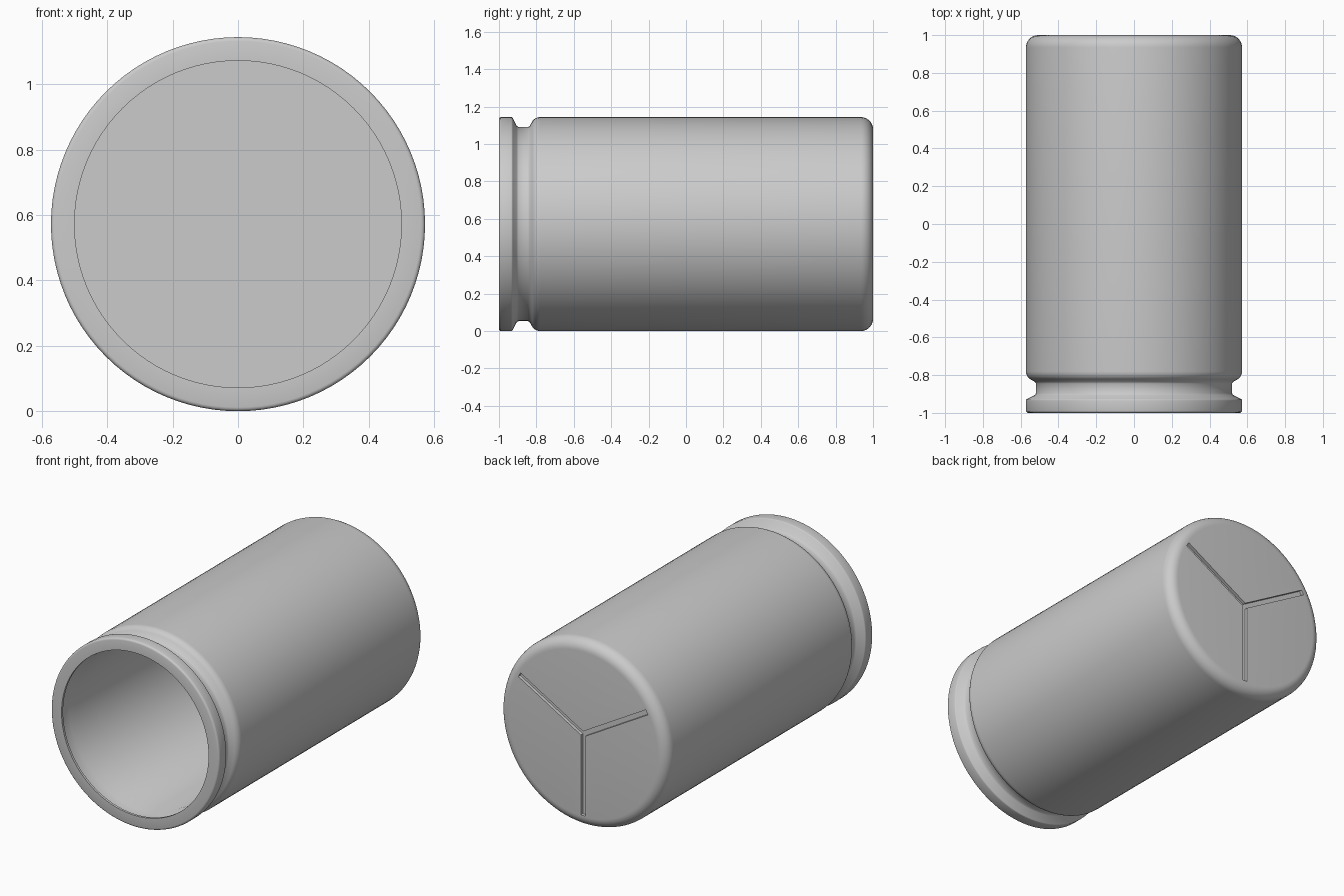
import bpy, bmesh, math
from mathutils import Matrix, Vector

cube = bpy.data.objects.get("Cube")
if cube:
    bpy.data.objects.remove(cube, do_unlink=True)

R = 0.572          # outer radius, also the height of the axis
BORE = 0.5         # inner radius
SEGMENTS = 96

grey = bpy.data.materials.new("plain grey")
grey.use_nodes = True
colour = (0.6, 0.6, 0.6, 1)
grey.diffuse_color = colour
grey.node_tree.nodes["Principled BSDF"].inputs["Base Color"].default_value = colour


def arc(r, y, radius, start, end, steps=6):
    """Points (radius, y) of a rounded corner centred on (r, y)."""
    angles = [math.radians(start + (end - start) * i / steps) for i in range(steps + 1)]
    return [(r + radius * math.cos(a), y + radius * math.sin(a)) for a in angles]


def make_object(name, bm):
    bmesh.ops.recalc_face_normals(bm, faces=bm.faces)
    mesh = bpy.data.meshes.new(name)
    bm.to_mesh(mesh)
    bm.free()
    obj = bpy.data.objects.new(name, mesh)
    mesh.materials.append(grey)
    bpy.context.collection.objects.link(obj)
    return obj


# Hollow body: mouth at the front, closed end at the back
profile = [(0, 0.93), (BORE, 0.93)]
profile += [(BORE, -0.85), (0.52, -0.9), (0.52, -0.98), (BORE, -0.985), (BORE, -1)]   # inner lip
profile += arc(R - 0.012, -0.988, 0.012, -90, 0, 3)                                   # flange
profile += arc(R - 0.01, -0.935, 0.01, 0, 55, 3)
profile += [(0.525, -0.905), (0.519, -0.896), (0.519, -0.845), (0.524, -0.836)]       # neck
profile += arc(R - 0.05, -0.78, 0.05, -55, 0)                                         # shoulder
profile += arc(R - 0.065, 0.935, 0.065, 0, 90, 8)                                     # rounded end
profile += [(0, 1)]

bm = bmesh.new()
verts = [bm.verts.new((r, y, 0)) for r, y in profile]
edges = [bm.edges.new(pair) for pair in zip(verts, verts[1:])]
bmesh.ops.spin(bm, geom=verts + edges, cent=(0, 0, 0), axis=(0, 1, 0),
               angle=math.tau, steps=SEGMENTS, use_merge=True)
bmesh.ops.remove_doubles(bm, verts=bm.verts, dist=1e-5)
bmesh.ops.translate(bm, verts=bm.verts, vec=(0, 0, R))
body = make_object("canister_body", bm)

# Three-armed slot cut into the closed end
HALF, LENGTH, DEPTH = 0.015, 0.5, 0.02
outline = []
for k in range(3):
    turn = Matrix.Rotation(math.radians(120 * k), 3, 'Y')
    for x, z in ((-HALF, -LENGTH), (HALF, -LENGTH), (HALF, -HALF / math.sqrt(3))):
        outline.append(turn @ Vector((x, 0, z)))
outline.sort(key=lambda p: math.atan2(p.z, p.x))
bm = bmesh.new()
face = bm.faces.new([bm.verts.new(p + Vector((0, 1 - DEPTH, R))) for p in outline])
top = bmesh.ops.extrude_face_region(bm, geom=[face])["geom"]
bmesh.ops.translate(bm, vec=(0, 0.1, 0),
                    verts=[v for v in top if isinstance(v, bmesh.types.BMVert)])
cutter = make_object("slot_cutter", bm)
cutter.hide_render = True

cut = body.modifiers.new("slots", 'BOOLEAN')
cut.operation = 'DIFFERENCE'
cut.solver = 'EXACT'
cut.object = cutter

# Apply the cut and shade
bpy.ops.object.select_all(action='DESELECT')
body.select_set(True)
bpy.context.view_layer.objects.active = body
bpy.ops.object.modifier_apply(modifier=cut.name)
bpy.data.objects.remove(cutter, do_unlink=True)
bpy.ops.object.shade_smooth_by_angle(angle=math.radians(35))
